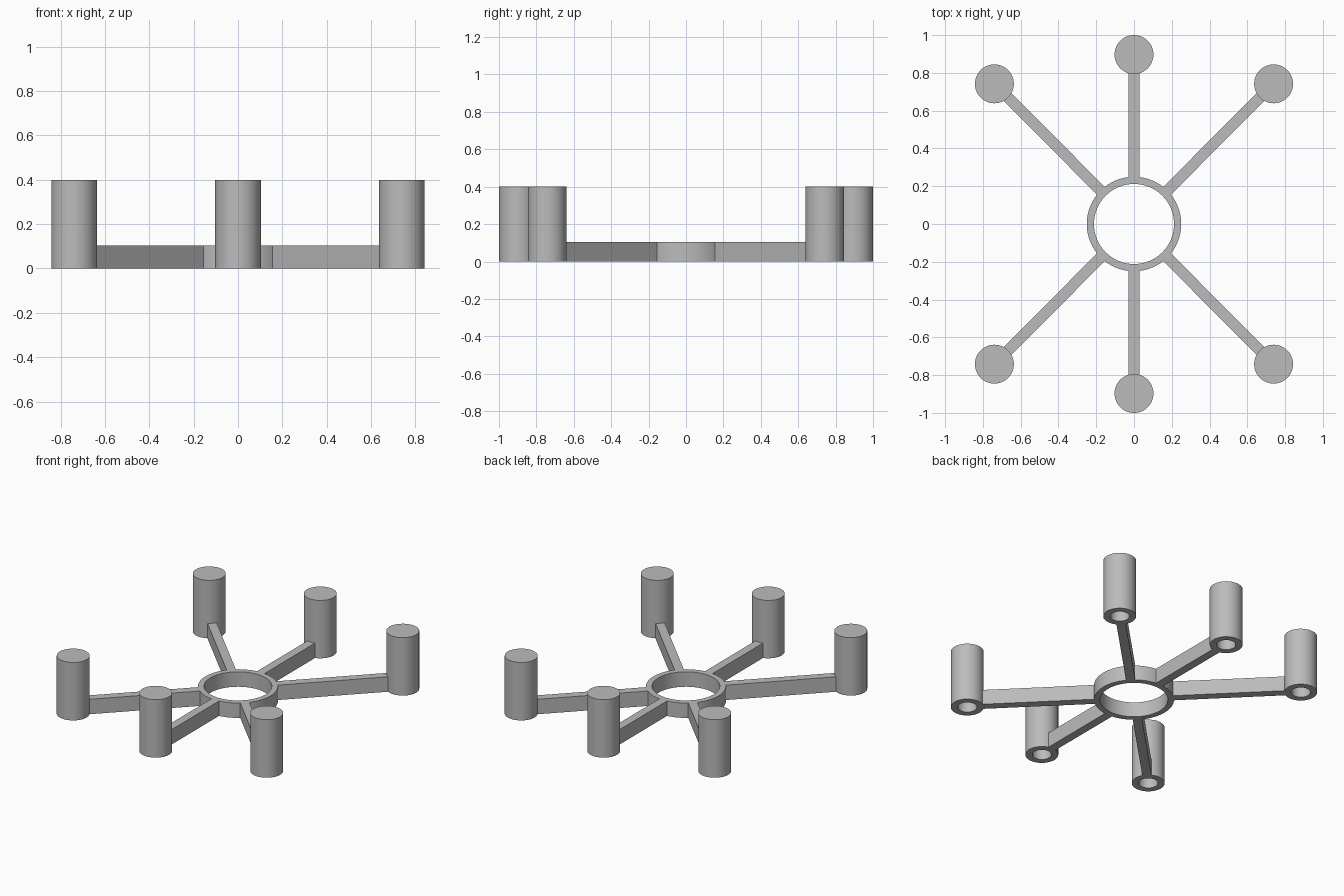
import bpy, bmesh
from math import atan2, hypot, radians, pi
from mathutils import Matrix, Vector

cube = bpy.data.objects.get("Cube")
if cube:
    bpy.data.objects.remove(cube, do_unlink=True)

grey = bpy.data.materials.new("plain grey")
grey.use_nodes = True
colour = (0.5, 0.5, 0.5, 1)
grey.diffuse_color = colour
grey.node_tree.nodes["Principled BSDF"].inputs["Base Color"].default_value = colour

RING_OUT, RING_IN, HEIGHT = 0.25, 0.212, 0.103
POST_R, POST_H, HOLE_R, HOLE_H = 0.103, 0.4, 0.06, 0.3
ARM_W = 0.058


def finish(name, bm, smooth=True):
    bmesh.ops.recalc_face_normals(bm, faces=bm.faces)
    mesh = bpy.data.meshes.new(name)
    bm.to_mesh(mesh)
    bm.free()
    mesh.materials.append(grey)
    obj = bpy.data.objects.new(name, mesh)
    bpy.context.collection.objects.link(obj)
    if smooth:
        bpy.ops.object.select_all(action="DESELECT")
        obj.select_set(True)
        bpy.context.view_layer.objects.active = obj
        bpy.ops.object.shade_smooth_by_angle(angle=radians(30))
    return obj


def lathe(name, profile, location=(0, 0, 0), steps=64, closed=False):
    """Spin a radius/height profile around the vertical axis."""
    bm = bmesh.new()
    verts = [bm.verts.new((r, 0, z)) for r, z in profile]
    edges = [bm.edges.new(pair) for pair in zip(verts, verts[1:])]
    if closed:
        edges.append(bm.edges.new((verts[-1], verts[0])))
    bmesh.ops.spin(bm, geom=verts + edges, cent=(0, 0, 0), axis=(0, 0, 1),
                   angle=2 * pi, steps=steps)
    bmesh.ops.remove_doubles(bm, verts=bm.verts, dist=1e-5)
    bmesh.ops.translate(bm, verts=bm.verts, vec=location)
    return finish(name, bm)


# Central open ring
lathe("hub_ring", [(RING_IN, 0), (RING_OUT, 0), (RING_OUT, HEIGHT), (RING_IN, HEIGHT)],
      closed=True)

# Posts with a blind hole underneath, each joined to the ring by a straight arm
post = [(0, HOLE_H), (HOLE_R, HOLE_H), (HOLE_R, 0), (POST_R, 0), (POST_R, POST_H), (0, POST_H)]
places = {
    "back": (0, 0.897), "front": (0, -0.897),
    "back_left": (0.739, 0.742), "back_right": (-0.739, 0.742),
    "front_left": (0.739, -0.742), "front_right": (-0.739, -0.742),
}
for label, (x, y) in places.items():
    lathe(label + "_post", post, (x, y, 0), steps=48)
    start, end = (RING_IN + RING_OUT) / 2, hypot(x, y) - 0.08
    bm = bmesh.new()
    bmesh.ops.create_cube(bm, size=1)
    bmesh.ops.scale(bm, verts=bm.verts, vec=(end - start, ARM_W, HEIGHT))
    bmesh.ops.translate(bm, verts=bm.verts, vec=Vector(((start + end) / 2, 0, HEIGHT / 2)))
    bmesh.ops.rotate(bm, verts=bm.verts, cent=(0, 0, 0),
                     matrix=Matrix.Rotation(atan2(y, x), 3, "Z"))
    finish(label + "_arm", bm, smooth=False)
